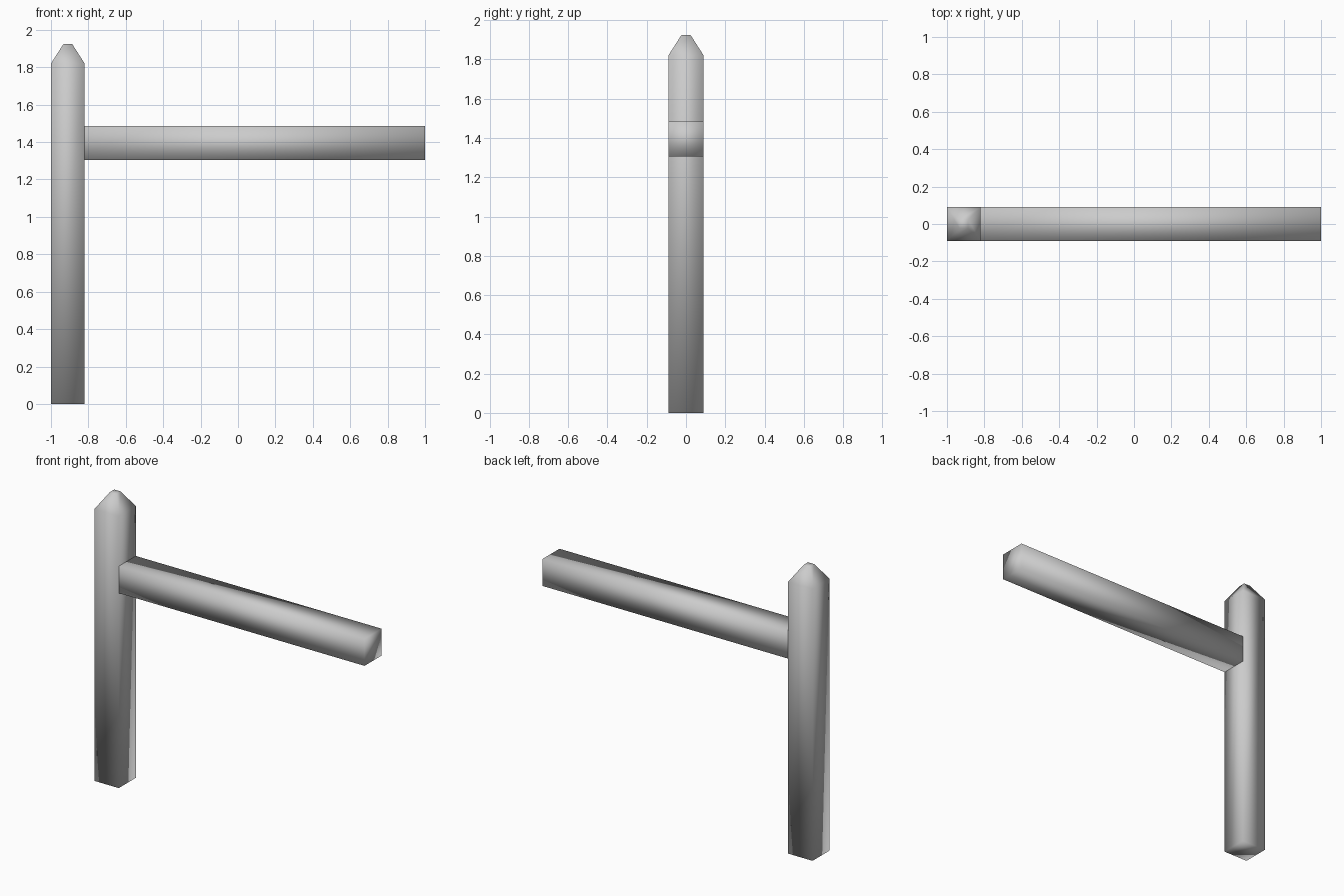
import bpy, bmesh
from mathutils import Vector

if "Cube" in bpy.data.objects:
    bpy.data.objects.remove(bpy.data.objects["Cube"])

H = 0.09  # half thickness of the timbers


def make_prism(name, rings, to_world):
    """Closed square prism from (distance, half width) rings along an axis."""
    bm = bmesh.new()
    loops = []
    for d, h in rings:
        corners = [(-h, -h), (h, -h), (h, h), (-h, h)]
        loops.append([bm.verts.new(to_world(a, b, d)) for a, b in corners])
    for lo, hi in zip(loops, loops[1:]):
        for i in range(4):
            j = (i + 1) % 4
            bm.faces.new((lo[i], lo[j], hi[j], hi[i]))
    bm.faces.new(loops[0][::-1])
    bm.faces.new(loops[-1])
    bmesh.ops.recalc_face_normals(bm, faces=bm.faces)
    for f in bm.faces:
        f.smooth = True
    mesh = bpy.data.meshes.new(name)
    bm.to_mesh(mesh)
    bm.free()
    obj = bpy.data.objects.new(name, mesh)
    bpy.context.collection.objects.link(obj)
    return obj


# Upright post with a tapered, blunt tip
make_prism("post", [(0, H), (1.82, H), (1.925, 0.023)],
           lambda a, b, d: Vector((-1 + H + a, b, d)))

# Horizontal arm butted against the post
make_prism("arm", [(-1 + 2 * H, H), (1, H)],
           lambda a, b, d: Vector((d, a, 1.395 + b)))
